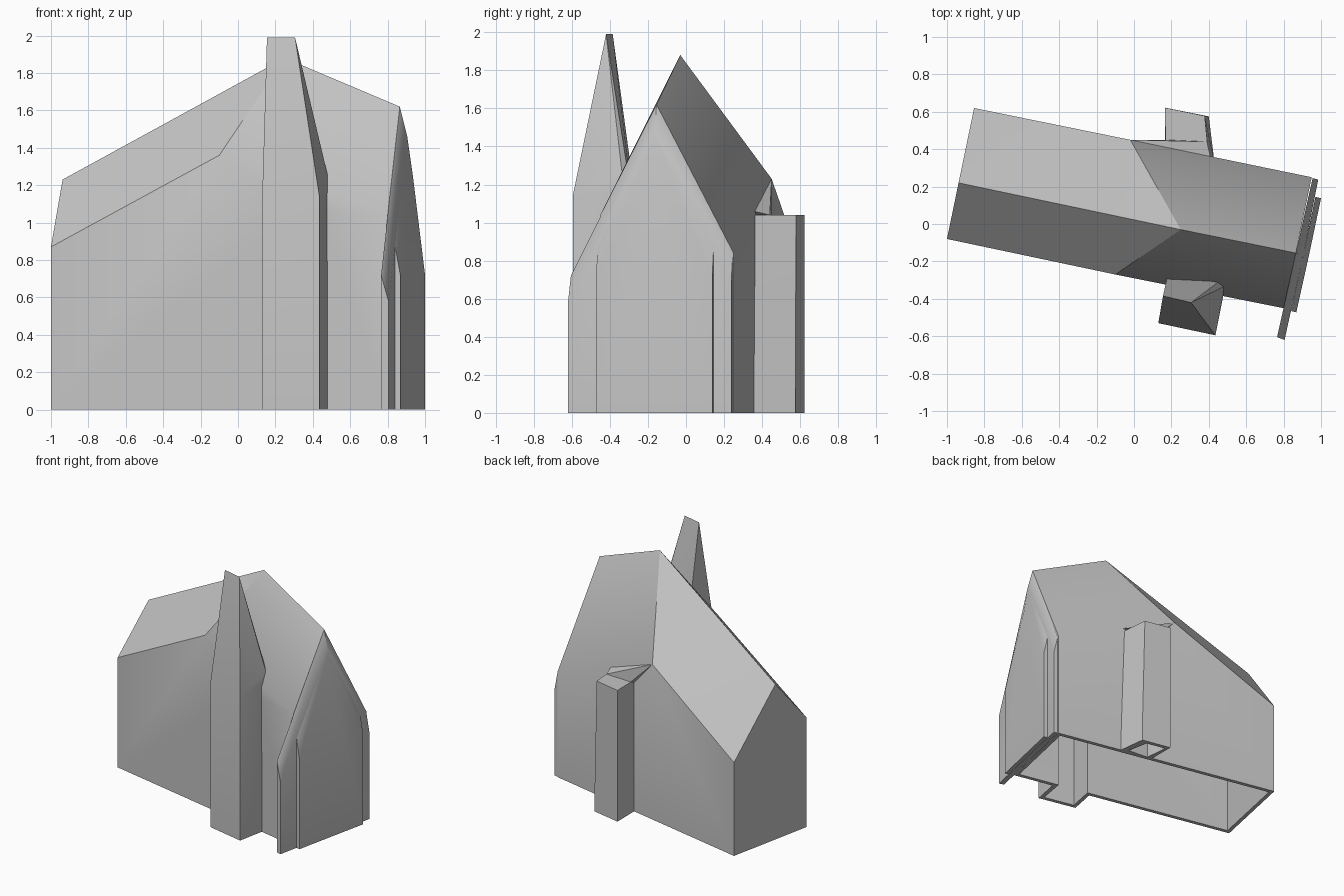
import bpy, bmesh, math
from mathutils import Vector

if "Cube" in bpy.data.objects:
    bpy.data.objects.remove(bpy.data.objects["Cube"])

mat = bpy.data.materials.new("plain grey")
mat.diffuse_color = (0.55, 0.55, 0.55, 1)
mat.use_nodes = True
mat.node_tree.nodes["Principled BSDF"].inputs["Base Color"].default_value = mat.diffuse_color
WALL = 0.03
AXIS = Vector((0.98, -0.2, 0)).normalized()      # long direction of the building
SIDE = Vector((0.2, 0.98, 0)).normalized()


def hull(name, pts):
    """Closed convex solid around a few corner points."""
    bm = bmesh.new()
    for p in pts:
        bm.verts.new(p)
    res = bmesh.ops.convex_hull(bm, input=bm.verts[:])
    loose = {v for v in res["geom_interior"] + res["geom_unused"]
             if isinstance(v, bmesh.types.BMVert)}
    bmesh.ops.delete(bm, geom=list(loose), context='VERTS')
    bmesh.ops.dissolve_limit(bm, angle_limit=0.01, verts=bm.verts[:], edges=bm.edges[:])
    bmesh.ops.recalc_face_normals(bm, faces=bm.faces[:])
    me = bpy.data.meshes.new(name)
    bm.to_mesh(me)
    bm.free()
    me.materials.append(mat)
    ob = bpy.data.objects.new(name, me)
    bpy.context.collection.objects.link(ob)
    return ob


def down(pts, z=0.0):
    return [(x, y, z) for x, y, _ in pts]


def cavity(name, pts, centre):
    """Same solid moved in by the wall thickness and left open below."""
    out = []
    for p in pts:
        p = Vector(p)
        d = p - Vector(centre)
        for ax in (AXIS, SIDE):
            k = d.dot(ax)
            if abs(k) > 0.04:
                p -= ax * math.copysign(WALL, k)
        p.z = -0.1 if p.z < 0.01 else p.z - 0.055
        out.append(p)
    ob = hull(name, out)
    ob.hide_render = True
    return ob


# main hall: eave and ridge corners at left end, peak and right end
front = [(-1, -0.08, 0.87), (-0.1, -0.27, 1.36), (0.8, -0.45, 1.04)]
ridge = [(-0.938, 0.22, 1.23), (0.25, -0.03, 1.88), (0.865, -0.155, 1.62)]
back = [(-0.855, 0.62, 0.74), (-0.02, 0.45, 1.23), (0.95, 0.25, 0.84)]
hall_pts = front + ridge + back + down(front[::2] + back[::2])
hall = hull("main_hall", hall_pts)

# front tower with a wedge-shaped top
low = [(0.13, -0.53, 1.15), (0.435, -0.595, 1.14),
       (0.49, -0.28, 1.1), (0.185, -0.25, 1.0)]
tower = hull("front_tower", low + down(low) + [
    (0.48, -0.335, 1.25), (0.48, -0.37, 1.18), (0.48, -0.37, 0),
    (0.155, -0.385, 1.99), (0.305, -0.42, 1.99)])

# rear buttress with a low plinth and leaning side
base = [(0.165, 0.622, 0), (0.4, 0.575, 0), (0.43, 0.33, 0), (0.168, 0.36, 0)]
top = [(0.165, 0.622, 1.04), (0.378, 0.578, 1.04),
       (0.4, 0.35, 1.04), (0.17, 0.38, 1.04)]
buttress = hull("rear_buttress", base + down(base, 0.12) + top)

# small roof between hall and buttress
hull("rear_link_roof", [(-0.02, 0.45, 1.23), (0.17, 0.45, 1.04), (0.39, 0.44, 1.04),
                        (0.41, 0.355, 1.06), (0.17, 0.4, 1.04), (0.2, 0.38, 0.97)])

# hollow the three open-bottomed parts
cutters = [cavity("hall_cavity", hall_pts, (-0.035, 0.035, 0)),
           cavity("tower_cavity", low + down(low), (0.31, -0.41, 0)),
           cavity("buttress_cavity", top + down(top), (0.28, 0.48, 0))]
for ob in (hall, tower, buttress):
    bpy.context.view_layer.objects.active = ob
    for c in cutters:
        m = ob.modifiers.new("hollow", 'BOOLEAN')
        m.operation, m.solver, m.object = 'DIFFERENCE', 'EXACT', c
        bpy.ops.object.modifier_apply(modifier=m.name)
for c in cutters:
    bpy.data.objects.remove(c)

# two stepped gable slabs, tops sloping outwards
inner = [(0.765, -0.605, 0.72), (0.865, -0.155, 1.62), (0.955, 0.245, 0.83)]
outer = [(0.805, -0.62, 0.58), (0.905, -0.165, 1.46), (0.985, 0.238, 0.69)]
hull("gable_slab", inner + outer + down(inner[::2] + outer[::2]))
inner = [(0.84, -0.465, 0.87), (0.905, -0.165, 1.46), (0.97, 0.145, 0.87)]
outer = [(0.868, -0.472, 0.72), (0.935, -0.17, 1.25), (1.0, 0.138, 0.72)]
hull("outer_gable_slab", inner + outer + down(inner[::2] + outer[::2]))

# soft shading over the shallow bends only
for ob in bpy.context.collection.objects:
    ob.select_set(True)
    bpy.context.view_layer.objects.active = ob
bpy.ops.object.shade_smooth_by_angle(angle=math.radians(30))
